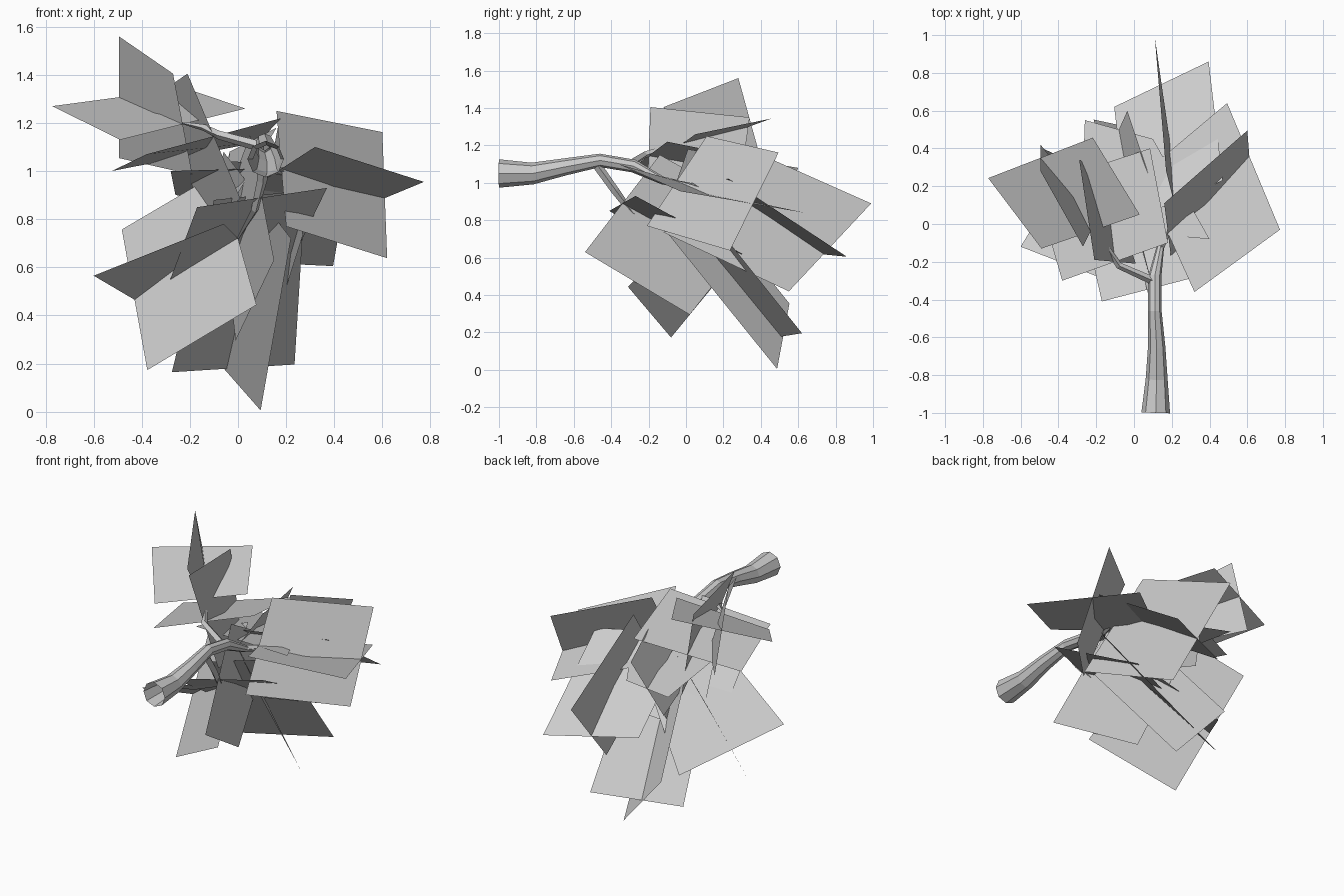
import bpy
import bmesh
from mathutils import Vector

default_cube = bpy.data.objects.get("Cube")
if default_cube:
    bpy.data.objects.remove(default_cube, do_unlink=True)


def make_material(name, colour):
    material = bpy.data.materials.new(name)
    material.use_nodes = True
    material.diffuse_color = colour
    material.node_tree.nodes["Principled BSDF"].inputs["Base Color"].default_value = colour
    return material


grey = make_material("pale grey", (0.6, 0.6, 0.6, 1))


def add_object(name, bm):
    mesh = bpy.data.meshes.new(name)
    bm.to_mesh(mesh)
    bm.free()
    mesh.materials.append(grey)
    obj = bpy.data.objects.new(name, mesh)
    bpy.context.collection.objects.link(obj)
    return obj


def add_limb(name, path, sides):
    """Open low-poly tapered tube through (x, y, z, radius) points."""
    bm = bmesh.new()
    points = [Vector(p[:3]) for p in path]
    rings = []
    for i, point in enumerate(points):
        ahead = points[min(i + 1, len(points) - 1)]
        behind = points[max(i - 1, 0)]
        turn = (ahead - behind).to_track_quat('Z', 'Y')
        ring = bmesh.ops.create_circle(bm, segments=sides, radius=path[i][3])["verts"]
        for vert in ring:
            vert.co = point + turn @ vert.co
        rings.append(ring)
    for low, high in zip(rings, rings[1:]):
        for i in range(sides):
            j = (i + 1) % sides
            bm.faces.new((low[i], low[j], high[j], high[i]))
    bmesh.ops.recalc_face_normals(bm, faces=bm.faces)
    return add_object(name, bm)


def add_leaves(name, base, tip, *cards):
    """Leaf cards on one line; each has a half width at base and tip."""
    bm = bmesh.new()
    base, tip = Vector(base), Vector(tip)
    for card in cards:
        low, high = map(Vector, card)
        corners = (base - low, base + low, tip + high, tip - high)
        face = bm.faces.new([bm.verts.new(c) for c in corners])
        face.normal_update()
        if face.normal.z < 0:
            face.normal_flip()
    return add_object(name, bm)


# Trunk and branches
add_limb("trunk", [
    (.115, -1, 1.05, .076), (.12, -.82, 1.05, .058), (.12, -.65, 1.085, .046),
    (.11, -.46, 1.12, .036), (.11, -.28, 1.09, .035), (.14, -.12, 1.01, .02),
    (.18, -.05, .99, .008)], 8)
add_limb("right_branch", [
    (.1, -.3, 1.1, .022), (-.08, -.22, 1.15, .018),
    (-.14, -.13, 1.18, .014), (-.23, -.04, 1.2, .005)], 4)
add_limb("lower_branch", [
    (.11, -.48, 1.1, .024), (.1, -.38, .96, .022),
    (.07, -.29, .84, .016), (0, -.08, .72, .005)], 4)
add_limb("back_branch", [
    (.13, -.15, 1.02, .02), (.18, -.04, 1, .014), (.22, .08, .98, .005)], 4)

# Leaves: base, tip, then the cards on that line
add_leaves("left_upright_leaf", (.18, -.05, 1.01), (.61, .365, .9),
           ((-.02, .16, .24), (-.01, .13, .262)))
add_leaves("left_flat_leaf", (.18, -.05, 1.01), (.633, .305, .897),
           ((.14, -.31, .09), (.14, -.335, .058)))
add_leaves("upper_right_leaves", (-.23, -.04, 1.195), (-.495, .35, 1.307),
           ((.26, .09, .065), (.277, .107, .037)),
           ((-.04, -.08, .21), (0, -.07, .253)))
add_leaves("lower_right_leaves", (0, -.05, .72), (-.43, .16, .465),
           ((-.077, .26, .276), (-.053, .24, .292)),
           ((-.06, -.28, .06), (-.17, -.28, .1)))
add_leaves("front_leaves", (.1, -.34, .89), (-.04, .23, .56),
           ((.05, -.2, -.26), (.03, -.21, -.265)),
           ((.27, .07, .04), (.26, .07, .06)))
add_leaves("bottom_upright_leaf", (.08, -.06, .9), (-.06, .52, .18),
           ((.14, -.03, -.18), (.154, -.033, -.175)))
add_leaves("bottom_flat_leaf", (.09, -.06, .9), (-.02, .52, .18),
           ((.19, .1, .02), (.255, .1, .016)))
add_leaves("back_upright_leaf", (.22, .08, .97), (.14, .77, .655),
           ((-.05, .2, .235), (-.03, .22, .235)))
add_leaves("back_flat_leaf", (.22, .12, 1.03), (.145, .74, .617),
           ((.25, .11, -.01), (.25, .12, -.012)))
add_leaves("top_leaves", (-.1, -.2, 1.145), (-.22, .3, 1.06),
           ((.28, .1, .075), (.305, .1, .06)),
           ((-.11, .01, .26), (-.07, .04, .29)))
add_leaves("inner_leaves", (.06, -.05, 1.01), (-.08, .5, .885),
           ((.1, .06, .17), (.045, .1, .195)),
           ((-.34, .03, -.01), (-.18, .05, .015)))
